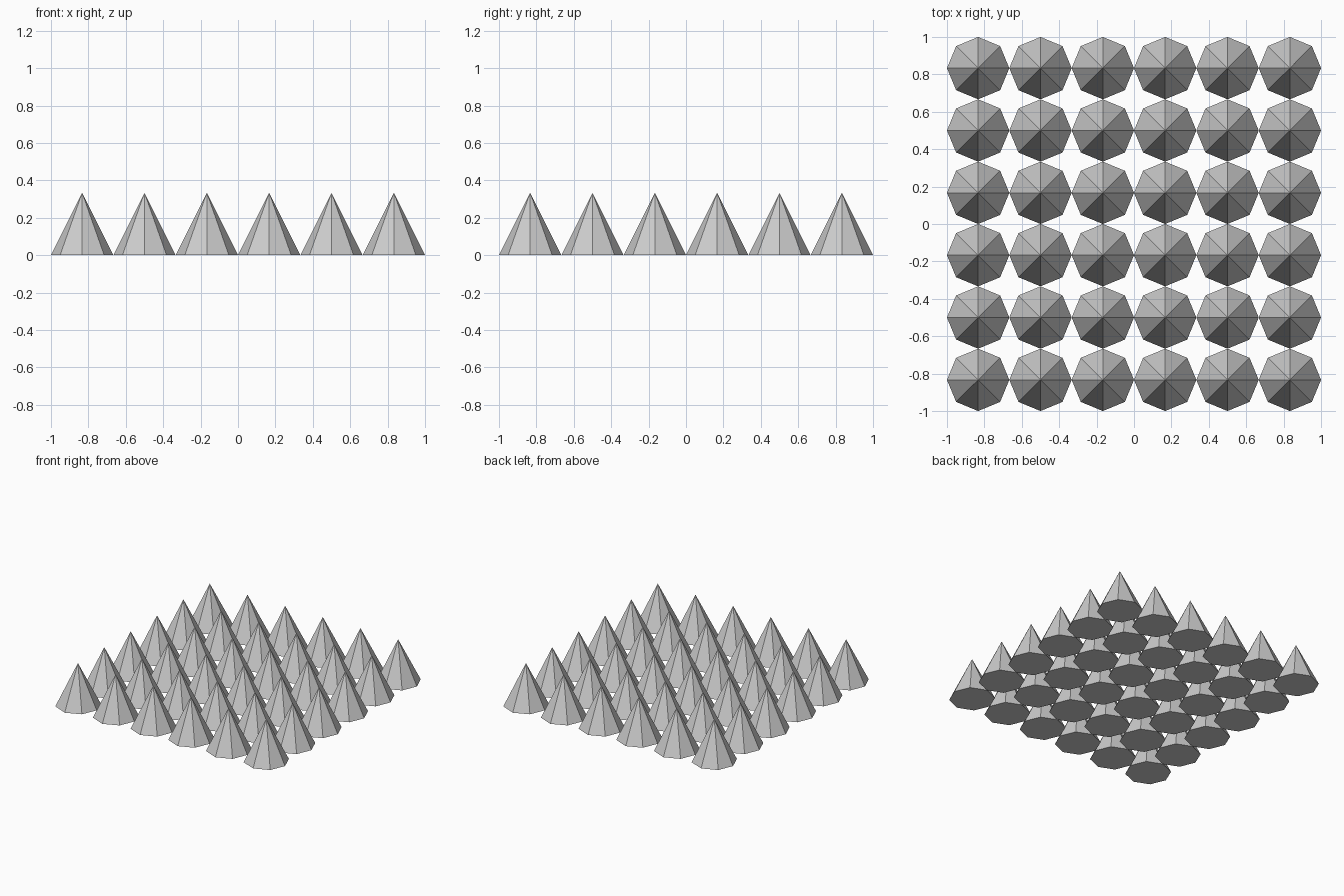
import bpy

if "Cube" in bpy.data.objects:
    bpy.data.objects.remove(bpy.data.objects["Cube"])

COUNT = 6
PITCH = 2 / COUNT
RADIUS = PITCH / 2
HEIGHT = 0.333

# One closed eight-sided spike, base on the ground
bpy.ops.mesh.primitive_cone_add(vertices=8, radius1=RADIUS, radius2=0,
                                depth=HEIGHT, end_fill_type='NGON')
first = bpy.context.object
spike_mesh = first.data
spike_mesh.name = "spike"
bpy.data.objects.remove(first)

# Square grid of spikes sharing the same mesh
for row in range(COUNT):
    for col in range(COUNT):
        spike = bpy.data.objects.new(f"spike_{row + 1}_{col + 1}", spike_mesh)
        spike.location = (-1 + RADIUS + col * PITCH,
                          -1 + RADIUS + row * PITCH,
                          HEIGHT / 2)
        bpy.context.collection.objects.link(spike)
